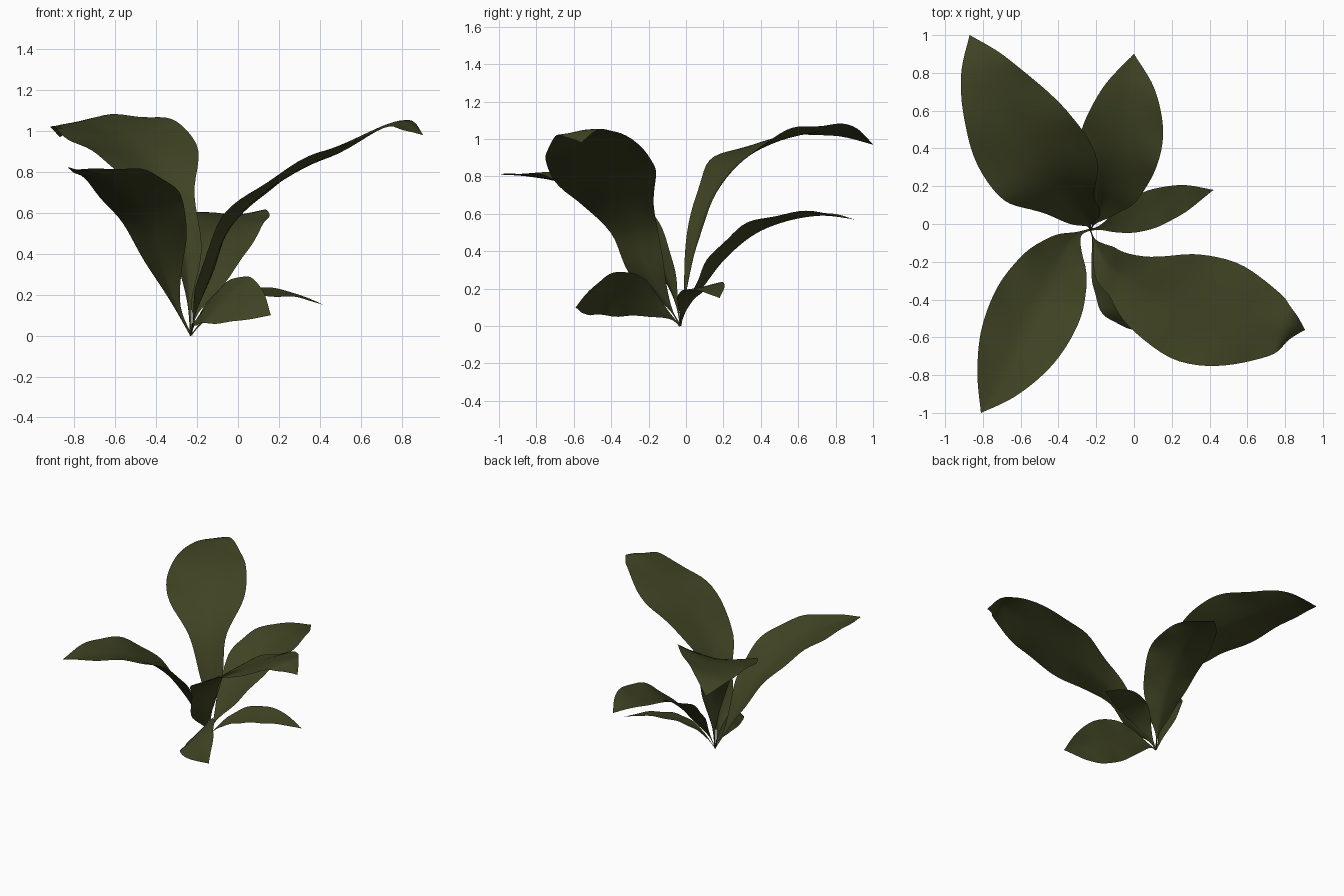
import bpy, math
from mathutils import Vector

if "Cube" in bpy.data.objects:
    bpy.data.objects.remove(bpy.data.objects["Cube"])

green = bpy.data.materials.new("dark_olive_green")
green.diffuse_color = (0.05, 0.056, 0.0165, 1)
green.use_nodes = True
green.node_tree.nodes["Principled BSDF"].inputs["Base Color"].default_value = green.diffuse_color

BASE = (-0.23, -0.03, 0.0, 0.006)


def spline(pts, t):
    """Catmull-Rom through (x, y, z, half width) points, t in 0..1."""
    n = len(pts) - 1
    i = min(int(t * n), n - 1)
    u = t * n - i
    a, b, c, d = (pts[min(max(k, 0), n)] for k in (i - 1, i, i + 1, i + 2))
    return [0.5 * (2 * q + (r - p) * u + (2 * p - 5 * q + 4 * r - s) * u * u
            + (3 * q - p - 3 * r + s) * u ** 3) for p, q, r, s in zip(a, b, c, d)]


def leaf(name, path, fold0, fold1, roll=0.0, rows=44, cols=12):
    """Leaf blade swept along its midrib; fold lifts the edges, roll tilts it."""
    pts = [BASE] + path
    head = Vector(pts[-1][:3]) - Vector(BASE[:3])
    side0 = Vector((head.y, -head.x, 0)).normalized()
    verts, faces = [], []
    for j in range(rows + 1):
        t = j / rows
        x, y, z, w = spline(pts, t)
        w = max(w, 0.001)
        tan = (Vector(spline(pts, min(t + .02, 1))[:3])
               - Vector(spline(pts, max(t - .02, 0))[:3])).normalized()
        side = (side0 - tan * side0.dot(tan)).normalized()
        up = side.cross(tan)
        side, up = (side * math.cos(roll) + up * math.sin(roll),
                    up * math.cos(roll) - side * math.sin(roll))
        fold = fold0 + (fold1 - fold0) * t
        for i in range(cols + 1):
            s = 2 * i / cols - 1
            ripple = 0.035 * s * s * math.sin(t * 30 + 2 * s)
            lift = w * (fold * abs(s) ** 1.3 + ripple)
            verts.append(Vector((x, y, z)) + side * (w * s) + up * lift)
    c = cols + 1
    for j in range(rows):
        for i in range(cols):
            k = j * c + i
            faces.append((k, k + 1, k + 1 + c, k + c))
    me = bpy.data.meshes.new(name)
    me.from_pydata(verts, [], faces)
    me.materials.append(green)
    for p in me.polygons:
        p.use_smooth = True
    ob = bpy.data.objects.new(name, me)
    bpy.context.collection.objects.link(ob)


# tall arching leaf, back left
leaf("back_left_leaf", [
    (-.24, .0, .18, .015), (-.26, .05, .42, .08), (-.34, .13, .67, .13),
    (-.44, .27, .86, .265), (-.58, .45, .97, .285), (-.71, .66, 1.03, .215),
    (-.81, .85, 1.04, .12), (-.87, 1.0, .97, 0)], .45, -.05, roll=.16)
# mid-height leaf, back right
leaf("back_right_leaf", [
    (-.21, .01, .1, .012), (-.17, .1, .22, .09), (-.13, .2, .35, .16),
    (-.09, .35, .48, .21), (-.05, .52, .555, .21), (-.02, .72, .59, .135),
    (0, .9, .57, 0)], .35, .1)
# tall arching leaf, front right
leaf("front_right_leaf", [
    (-.21, -.09, .1, .012), (-.14, -.21, .28, .1), (-.06, -.28, .5, .13),
    (.08, -.37, .66, .21), (.28, -.44, .8, .285), (.5, -.48, .925, .275),
    (.72, -.53, 1.03, .18), (.82, -.55, 1.045, .1), (.905, -.56, .98, 0)], .35, -.2, roll=-.15)
# rising leaf, front left
leaf("front_left_leaf", [
    (-.3, -.06, .14, .02), (-.37, -.14, .33, .1), (-.435, -.28, .53, .19),
    (-.525, -.46, .68, .235), (-.625, -.66, .765, .21), (-.725, -.85, .8, .12),
    (-.81, -1.0, .81, 0)], .35, .12)
# small low leaf, right
leaf("small_right_leaf", [
    (-.18, -.02, .06, .012), (-.1, 0, .13, .05), (0, .04, .185, .09),
    (.12, .09, .21, .1), (.27, .14, .2, .07), (.42, .18, .15, 0)], .1, .0, roll=-.22)
# small low leaf, front, tilted to the left
leaf("small_front_leaf", [
    (-.215, -.08, .045, .012), (-.19, -.18, .1, .07), (-.14, -.29, .15, .14),
    (-.06, -.42, .18, .165), (.05, -.52, .155, .11), (.16, -.59, .1, 0)], .1, -.1, roll=-.78)
